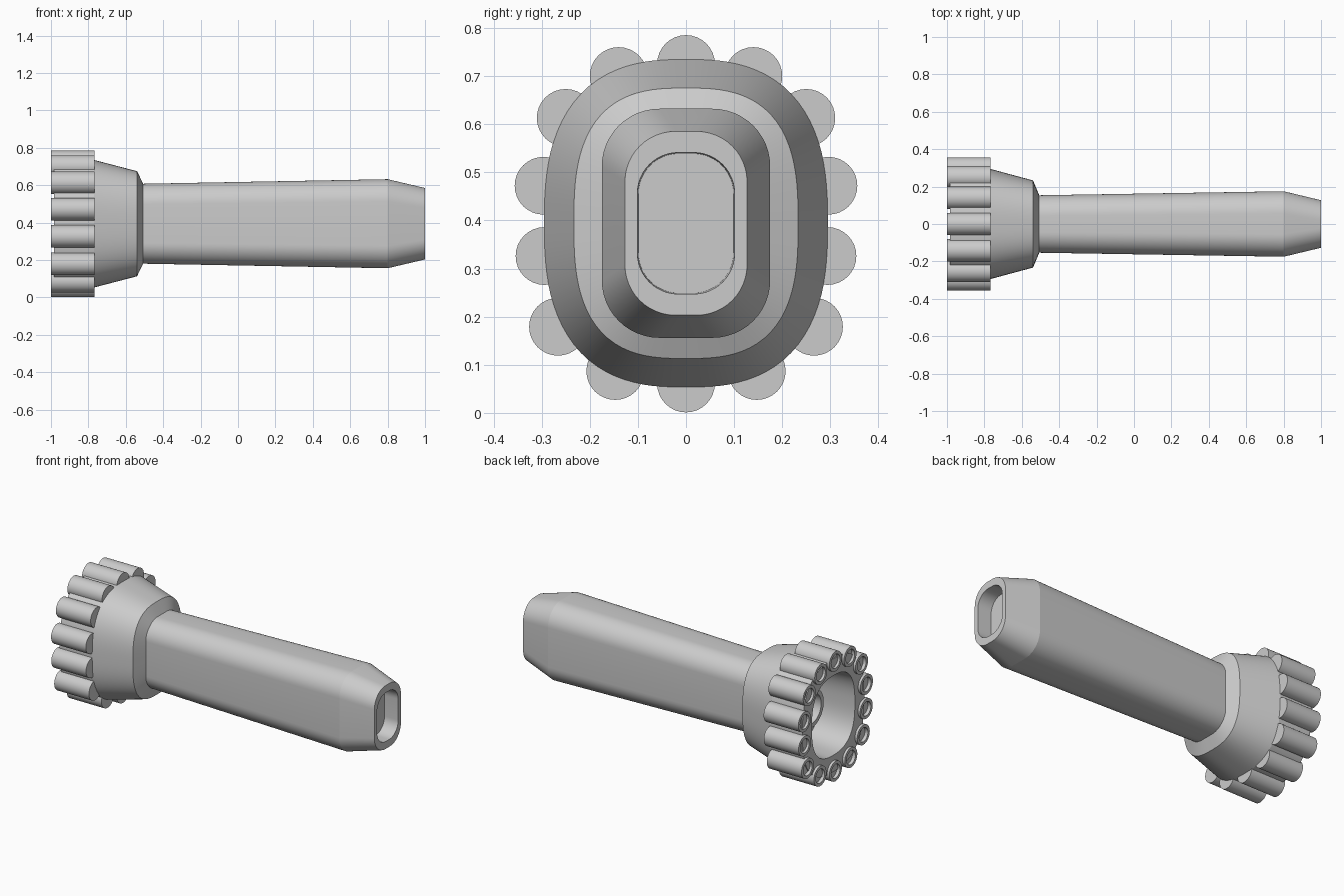
import bpy, bmesh
from math import sin, cos, pi, radians, copysign

if "Cube" in bpy.data.objects:
    bpy.data.objects.remove(bpy.data.objects["Cube"])

CZ = 0.394  # height of the long axis


def super_oval(hy, hz, n=2.6, count=96):
    """Bulging rounded outline in the y-z plane."""
    pts = []
    for i in range(count):
        a = 2 * pi * (i + 0.5) / count
        c, s = cos(a), sin(a)
        k = ((abs(c)) ** n + (abs(s)) ** n) ** (-1 / n)
        pts.append((hy * c * k, hz * s * k))
    return pts


def rounded_rect(hy, hz, r, seg=12):
    """Rectangle with round corners in the y-z plane."""
    pts = []
    for q, (sy, sz) in enumerate([(1, 1), (-1, 1), (-1, -1), (1, -1)]):
        for i in range(seg + 1):
            a = q * pi / 2 + i * pi / 2 / seg
            pts.append((sy * (hy - r) + r * cos(a), sz * (hz - r) + r * sin(a)))
    return pts


def circle(r, count=32):
    return [(r * cos(2 * pi * i / count), r * sin(2 * pi * i / count)) for i in range(count)]


def loft(name, sections, y=0.0, z=CZ, angle=12):
    """Skin a list of (x, outline) sections and cap both ends."""
    bm = bmesh.new()
    rings = [[bm.verts.new((x, y + p[0], z + p[1])) for p in pts] for x, pts in sections]
    n = len(rings[0])
    for a, b in zip(rings, rings[1:]):
        for i in range(n):
            j = (i + 1) % n
            bm.faces.new((a[i], a[j], b[j], b[i]))
    bm.faces.new(rings[0])
    bm.faces.new(rings[-1])
    bmesh.ops.recalc_face_normals(bm, faces=bm.faces)
    mesh = bpy.data.meshes.new(name)
    bm.to_mesh(mesh)
    bm.free()
    obj = bpy.data.objects.new(name, mesh)
    bpy.context.collection.objects.link(obj)
    bpy.ops.object.select_all(action='DESELECT')
    obj.select_set(True)
    bpy.context.view_layer.objects.active = obj
    bpy.ops.object.shade_smooth_by_angle(angle=radians(angle))
    return obj


# flared head: cavity floor, cavity wall, rim, outer wall, cone, shoulder
loft("head", [
    (-0.76, super_oval(0.19, 0.225)),
    (-0.985, super_oval(0.205, 0.24)),
    (-0.985, super_oval(0.295, 0.341)),
    (-0.77, super_oval(0.295, 0.341)),
    (-0.54, super_oval(0.233, 0.281, 2.8)),
    (-0.507, super_oval(0.155, 0.214, 3.4)),
])

# long shaft with tapered tip and recessed socket
loft("shaft", [
    (-0.54, rounded_rect(0.153, 0.213, 0.11)),
    (0.80, rounded_rect(0.175, 0.238, 0.12)),
    (1.00, rounded_rect(0.127, 0.191, 0.105)),
    (1.00, rounded_rect(0.101, 0.147, 0.085)),
    (0.91, rounded_rect(0.099, 0.145, 0.084)),
])

# raised ring on the cavity floor
loft("cavity_ring", [
    (-0.75, circle(0.115, 48)),
    (-0.84, circle(0.115, 48)),
    (-0.84, circle(0.09, 48)),
    (-0.77, circle(0.09, 48)),
])

# small tubes around the head, mirrored left and right
half = [(0, 0.725), (0.14, 0.70), (0.25, 0.613), (0.296, 0.472),
        (0.294, 0.326), (0.266, 0.179), (0.147, 0.087), (0, 0.061)]
spots = half + [(-y, z) for y, z in half if y > 0]
for i, (y, z) in enumerate(spots):
    loft(f"tube_{i + 1}", [
        (-0.768, circle(0.06)),
        (-1.00, circle(0.06)),
        (-1.00, circle(0.042)),
        (-0.98, circle(0.042)),
    ], y, z, 30)
